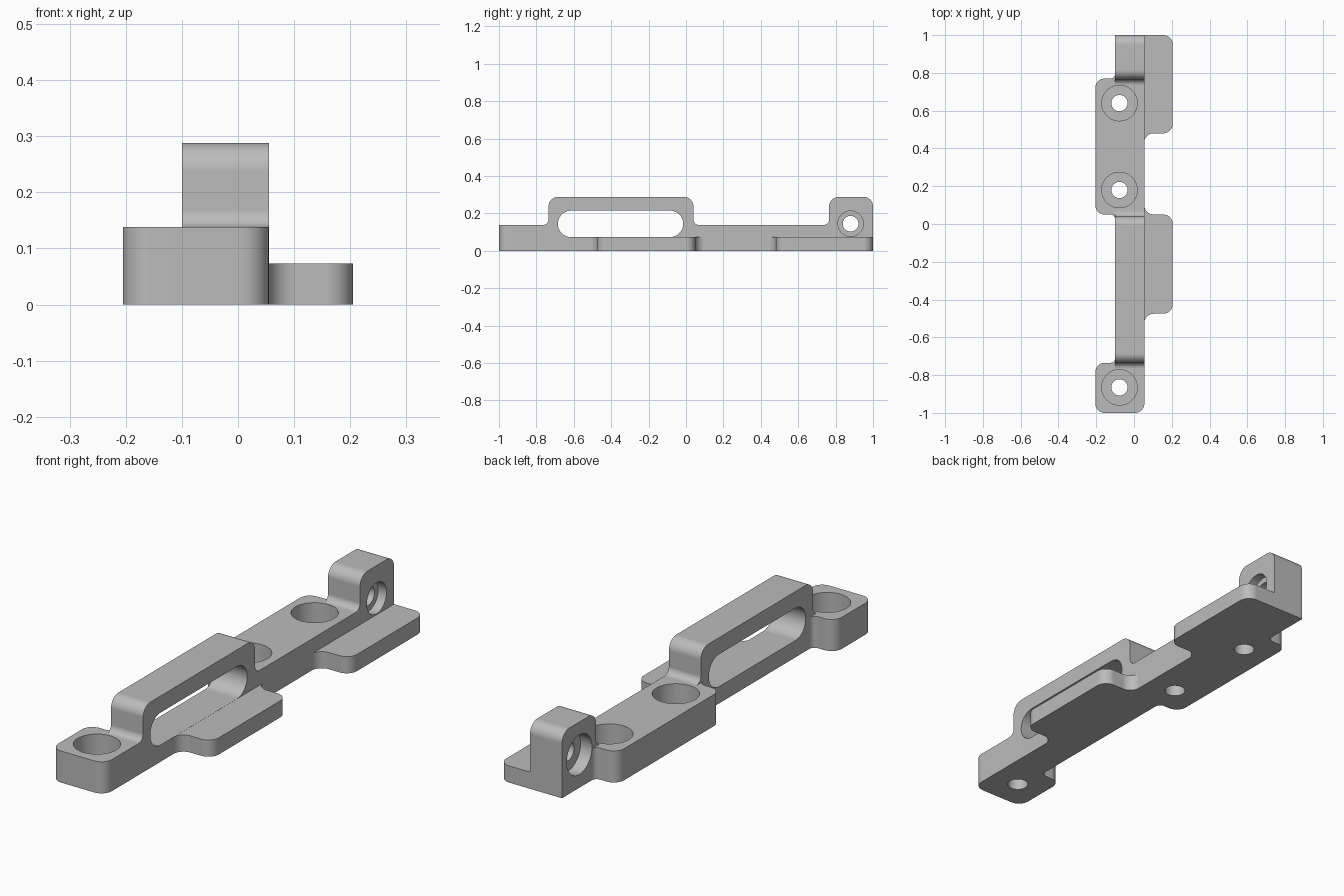
import bpy, bmesh, math
from mathutils import Vector

cube = bpy.data.objects.get("Cube")
if cube:
    bpy.data.objects.remove(cube, do_unlink=True)

grey = bpy.data.materials.new("plain grey")
grey.use_nodes = True
grey.diffuse_color = (0.5, 0.5, 0.5, 1)
grey.node_tree.nodes["Principled BSDF"].inputs["Base Color"].default_value = (0.5, 0.5, 0.5, 1)


def rounded(corners, steps=10):
    """Outline from (a, b, radius) corners, convex or concave."""
    pts = []
    for i, (a, b, r) in enumerate(corners):
        p = Vector((a, b))
        if r == 0:
            pts.append(p)
            continue
        u = (Vector(corners[i - 1][:2]) - p).normalized()
        v = (Vector(corners[(i + 1) % len(corners)][:2]) - p).normalized()
        half = u.angle(v) / 2
        centre = p + (u + v).normalized() * (r / math.sin(half))
        start = p + u * (r / math.tan(half)) - centre
        end = p + v * (r / math.tan(half)) - centre
        sweep = math.pi - 2 * half
        for k in range(steps + 1):
            t = k / steps
            pts.append(centre + (start * math.sin((1 - t) * sweep)
                                 + end * math.sin(t * sweep)) / math.sin(sweep))
    return pts


def circle(a, b, r, n=48):
    return [Vector((a + r * math.cos(math.tau * k / n), b + r * math.sin(math.tau * k / n)))
            for k in range(n)]


def prism(name, outline, lo, hi, axis="Z"):
    """Extrude an xy outline along Z, or a yz outline along X."""
    bm = bmesh.new()
    place = (lambda p, h: (p.x, p.y, h)) if axis == "Z" else (lambda p, h: (h, p.x, p.y))
    low = [bm.verts.new(place(p, lo)) for p in outline]
    high = [bm.verts.new(place(p, hi)) for p in outline]
    bm.faces.new(low)
    bm.faces.new(high)
    for i in range(len(low)):
        bm.faces.new((low[i - 1], low[i], high[i], high[i - 1]))
    bmesh.ops.recalc_face_normals(bm, faces=bm.faces)
    mesh = bpy.data.meshes.new(name)
    bm.to_mesh(mesh)
    bm.free()
    mesh.materials.append(grey)
    obj = bpy.data.objects.new(name, mesh)
    bpy.context.collection.objects.link(obj)
    return obj


def combine(body, other, operation):
    mod = body.modifiers.new(operation, "BOOLEAN")
    mod.operation, mod.solver, mod.object = operation, "EXACT", other
    bpy.context.view_layer.objects.active = body
    bpy.ops.object.modifier_apply(modifier=mod.name)
    bpy.data.objects.remove(other, do_unlink=True)


LEFT, RIGHT, LUG = -0.10, 0.055, -0.205
DECK, TOP, FLANGE = 0.138, 0.288, 0.073
R, F = 0.05, 0.025

# Base bar with its two screw lugs
body = prism("mounting_bracket", rounded([
    (LUG, -1, R), (RIGHT, -1, R), (RIGHT, 1, 0), (LEFT, 1, 0),
    (LEFT, 0.77, F), (LUG, 0.77, R), (LUG, 0.05, R), (LEFT, 0.05, F),
    (LEFT, -0.735, F), (LUG, -0.735, R)]), 0, DECK)

# Raised handle bridge and end block, with filleted feet
bridge = rounded([(-0.78, 0.1, 0), (-0.78, DECK, 0), (-0.735, DECK, 0.03), (-0.735, TOP, R),
                  (0.04, TOP, R), (0.04, DECK, 0.03), (0.085, DECK, 0), (0.085, 0.1, 0)])
combine(body, prism("bridge", bridge, LEFT, RIGHT, "X"), "UNION")
block = rounded([(0.72, 0.1, 0), (0.72, DECK, 0), (0.765, DECK, 0.03),
                 (0.765, TOP, R), (1, TOP, R), (1, 0.1, 0)])
combine(body, prism("end_block", block, LEFT, RIGHT, "X"), "UNION")

# Long slot through the bridge
slot = rounded([(-0.685, 0.0735, 0.0707), (-0.685, 0.215, 0.0707),
                (-0.015, 0.215, 0.0707), (-0.015, 0.0735, 0.0707)], 16)
combine(body, prism("slot_cutter", slot, -0.3, 0.3, "X"), "DIFFERENCE")

# Low side flanges
inner = RIGHT - 0.001
front = [(inner, -0.53, 0), (inner, -0.475, R), (0.205, -0.475, R),
         (0.205, 0.05, R), (inner, 0.05, R), (inner, 0.105, 0)]
back = [(inner, 0.425, 0), (inner, 0.48, R), (0.205, 0.48, R), (0.205, 1, R), (inner, 1, 0)]
for name, outline in (("front_flange", front), ("back_flange", back)):
    combine(body, prism(name, rounded(outline), 0, FLANGE), "UNION")

# Counterbored screw holes in the lugs
for y in (-0.865, 0.18, 0.64):
    for radius, floor in ((0.094, 0.05), (0.043, -0.1)):
        combine(body, prism("screw_cutter", circle(-0.077, y, radius), floor, 0.2), "DIFFERENCE")

# Cross hole in the end block, counterbored from both sides
for radius, lo, hi in ((0.042, -0.3, 0.3), (0.068, 0.015, 0.3), (0.087, -0.3, -0.045)):
    combine(body, prism("cross_cutter", circle(0.88, 0.145, radius), lo, hi, "X"), "DIFFERENCE")

# Smooth fillets with crisp edges
bpy.ops.object.select_all(action="DESELECT")
body.select_set(True)
bpy.context.view_layer.objects.active = body
bpy.ops.object.shade_smooth_by_angle(angle=math.radians(25))
weighted = body.modifiers.new("even_flats", "WEIGHTED_NORMAL")
weighted.keep_sharp = True
